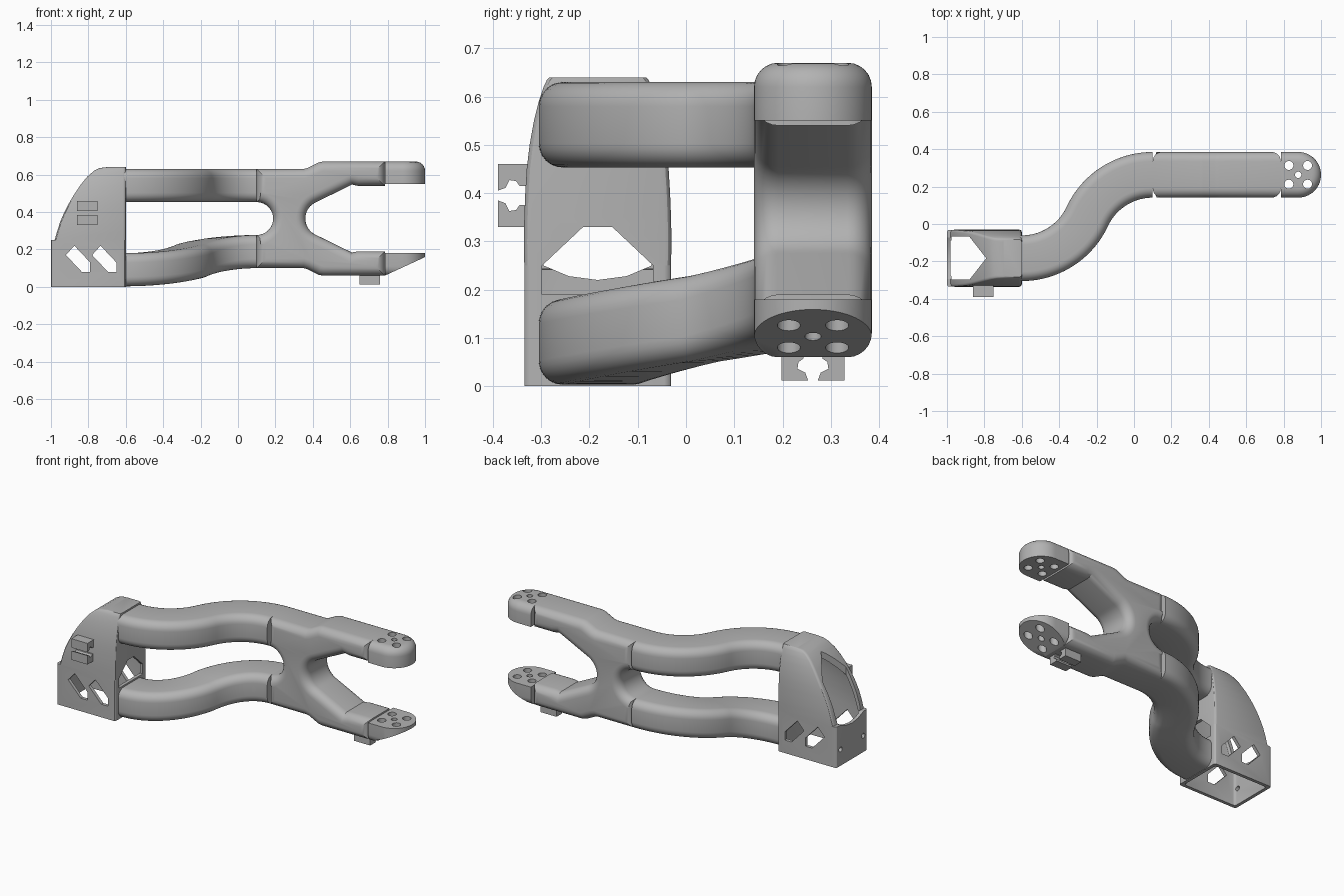
import bpy, bmesh
from math import sin, cos, pi, radians, atan
from mathutils import Vector

if "Cube" in bpy.data.objects:
    bpy.data.objects.remove(bpy.data.objects["Cube"], do_unlink=True)

grey = bpy.data.materials.new("plain_grey")
grey.use_nodes = True
grey.diffuse_color = (0.45, 0.45, 0.45, 1)
grey.node_tree.nodes["Principled BSDF"].inputs["Base Color"].default_value = grey.diffuse_color

ARM_Y, BASE_Y = 0.263, -0.183   # centre lines of the fork and the housing
HALF, ROUND = 0.122, 0.05       # half width of the arm, edge radius
MID = 0.365                     # height of the fork's mirror plane
JOIN, PAD = 0.1, 0.785          # tubes meet fork, fork meets pads


def loft(name, rings):
    """Skin a list of equal closed rings and cap both ends."""
    bm = bmesh.new()
    loops = [[bm.verts.new(p) for p in ring] for ring in rings]
    n = len(loops[0])
    for a, b in zip(loops, loops[1:]):
        for i in range(n):
            j = (i + 1) % n
            bm.faces.new((a[i], a[j], b[j], b[i]))
    bm.faces.new(loops[0])
    bm.faces.new(loops[-1])
    bmesh.ops.recalc_face_normals(bm, faces=bm.faces)
    mesh = bpy.data.meshes.new(name)
    bm.to_mesh(mesh)
    bm.free()
    mesh.materials.append(grey)
    obj = bpy.data.objects.new(name, mesh)
    bpy.context.collection.objects.link(obj)
    return obj


def prism(name, pts, axis, lo, hi):
    """Extrude a flat outline along the x, y or z axis."""
    def place(p, d):
        c = list(p)
        c.insert("xyz".index(axis), d)
        return c
    return loft(name, [[place(p, d) for p in pts] for d in (lo, hi)])


def arc(cx, cy, r, start, end, n):
    angles = [radians(start + (end - start) * i / n) for i in range(n + 1)]
    return [(cx + r * cos(a), cy + r * sin(a)) for a in angles]


def rounded_rect(cx, cy, hx, hy, r, n=6):
    pts = []
    for k, (sx, sy) in enumerate(((1, 1), (-1, 1), (-1, -1), (1, -1))):
        pts += arc(cx + sx * (hx - r), cy + sy * (hy - r), r, 90 * k, 90 * k + 90, n)
    return pts


def cut(obj, cutter):
    cutter.hide_render = True
    mod = obj.modifiers.new("cut", 'BOOLEAN')
    mod.operation, mod.solver, mod.object = 'DIFFERENCE', 'EXACT', cutter
    bpy.context.view_layer.objects.active = obj
    bpy.ops.object.modifier_apply(modifier=mod.name)
    bpy.data.objects.remove(cutter, do_unlink=True)


def smooth(obj, angle=30):
    bpy.ops.object.select_all(action='DESELECT')
    obj.select_set(True)
    bpy.context.view_layer.objects.active = obj
    bpy.ops.object.shade_smooth_by_angle(angle=radians(angle))


# S-shaped tubes: two equal arcs seen from above
START = -0.6
dx, dy = JOIN - START, ARM_Y - BASE_Y
turn = 2 * atan(dy / dx)
radius = dx / (2 * sin(turn))
STEPS = 24


def tube(name, z_start, z_end):
    path = [(START - 0.02, BASE_Y, 0, 0)]
    for i in range(2 * STEPS + 1):
        t = i / STEPS
        if t <= 1:
            a = turn * t
            x, y = START + radius * sin(a), BASE_Y + radius * (1 - cos(a))
        else:
            a = turn * (2 - t)
            x, y = JOIN - radius * sin(a), ARM_Y - radius * (1 - cos(a))
        path.append((x, y, a, t / 2))
    rings = []
    for x, y, a, t in path:
        z = z_start + (z_end - z_start) * t * t * (3 - 2 * t)
        rings.append([(x - u * sin(a), y + u * cos(a), z + v)
                      for u, v in rounded_rect(0, 0, HALF, 0.0885, ROUND)])
    smooth(loft(name, rings))


tube("upper_tube", 0.5415, 0.5415)
tube("lower_tube", 0.0915, 0.1885)

# Fork body: side outline, mirrored about MID, with rounded front and back rims
lower = [(JOIN, 0.1), (0.35, 0.1), (0.37, 0.095), (0.43, 0.065), (0.455, 0.06),
         (PAD, 0.06), (PAD, 0.19), (0.64, 0.19), (0.61, 0.183)]
upper = [(x, 2 * MID - z) for x, z in reversed(lower)]
outline = (lower + arc(0.456, MID, 0.096, 249, 111, 16) + upper
           + arc(JOIN, MID, 0.088, 90, -90, 20))


def inset(pts, d):
    out = []
    for i, p in enumerate(pts):
        p, prev, nxt = Vector(p), Vector(pts[i - 1]), Vector(pts[(i + 1) % len(pts)])
        a, b = (p - prev).normalized(), (nxt - p).normalized()
        na, nb = Vector((-a.y, a.x)), Vector((-b.y, b.x))
        q = p + (na + nb) / (1 + na.dot(nb)) * d
        if p.x in (JOIN, PAD):
            q.x = p.x
        out.append(q)
    return out


rings = []
for side in (-1, 1):
    for k in range(7):
        a = pi / 2 * (k if side > 0 else 6 - k) / 6
        y = ARM_Y + side * (HALF - ROUND + ROUND * sin(a))
        rings.append([(p.x, y, p.y) for p in inset(outline, ROUND * (1 - cos(a)))])
smooth(loft("fork_body", rings))

# Round mounting pads at the fork tips
TIP_X = 1 - HALF


def pad(name, flip):
    levels = [(0, 0.55)] + [(ROUND * (1 - cos(a)), 0.62 + ROUND * sin(a))
                            for a in (pi / 2 * k / 6 for k in range(7))]
    rings = []
    for d, z in levels:
        r = HALF - d
        plan = [(PAD, ARM_Y - r)] + arc(TIP_X, ARM_Y, r, -90, 90, 28) + [(PAD, ARM_Y + r)]
        rings.append([(x, y, 2 * MID - z if flip else z) for x, y in plan])
    obj = loft(name, rings)
    if flip:
        slope = [(PAD, 0.06), (1.1, 0.205), (1.1, 0), (PAD, 0)]
        cut(obj, prism("slope_cutter", slope, "y", 0, 0.6))
    holes = [(TIP_X + sx * 0.05, ARM_Y + sy * 0.05, 0.024) for sx in (-1, 1) for sy in (-1, 1)]
    for x, y, r in holes + [(TIP_X, ARM_Y, 0.017)]:
        cut(obj, prism("bolt_cutter", arc(x, y, r, 0, 345, 23), "z", -0.1, 0.8))
    smooth(obj)


pad("upper_pad", False)
pad("lower_pad", True)

# Base housing: hollow shell with a curved back, open at the bottom
levels = [(0, -1, 0.152), (0.25, -1, 0.152), (0.251, -0.98, 0.152), (0.3, -0.966, 0.153),
          (0.35, -0.95, 0.152), (0.4, -0.928, 0.15), (0.45, -0.902, 0.147), (0.5, -0.872, 0.141),
          (0.55, -0.838, 0.132), (0.59, -0.805, 0.122), (0.62, -0.77, 0.112),
          (0.635, -0.74, 0.105), (0.64, -0.7, 0.1)]


def shell(name, wall):
    rings = []
    for z, left, half in levels:
        left, right = left + wall, START - wall
        ring = rounded_rect((left + right) / 2, BASE_Y, (right - left) / 2, half - wall, 0.014, 3)
        height = z * (0.64 - wall) / 0.64 if z else -wall
        rings.append([(x, y, height) for x, y in ring])
    return loft(name, rings)


housing = shell("base_housing", 0)
cut(housing, shell("hollow_cutter", 0.02))

# Arrow opening in the curved back, scoop below it, window between the tubes
arrow = [(-0.975, -0.115), (-0.88, -0.115), (-0.79, 0), (-0.88, 0.115), (-0.975, 0.115)]
cut(housing, prism("arrow_cutter", [(x, BASE_Y + y) for x, y in arrow], "z", 0.2, 0.7))
scoop = [(-0.112, 0.3), (-0.112, 0.25), (-0.06, 0.228), (0, 0.22), (0.06, 0.228),
         (0.112, 0.25), (0.112, 0.3)]
cut(housing, prism("scoop_cutter", [(BASE_Y + y, z) for y, z in scoop], "x", -1.1, -0.95))
window = [(-0.115, 0.19), (-0.115, 0.25), (-0.03, 0.33), (0.03, 0.33), (0.115, 0.25), (0.115, 0.19)]
cut(housing, prism("window_cutter", [(BASE_Y + y, z) for y, z in window], "x", -0.65, -0.5))

# Slanted slots through both side walls, bolt holes in the end wall
slot = [(-0.065, 0.02), (-0.02, 0.07), (0.065, -0.02), (0.065, -0.07), (0.02, -0.07), (-0.065, 0.02)][:5]
for x in (-0.855, -0.715):
    cut(housing, prism("slot_cutter", [(x + u, 0.15 + v) for u, v in slot], "y", -0.5, 0.2))
for side in (-1, 1):
    cut(housing, prism("end_hole_cutter", arc(BASE_Y + side * 0.11, 0.1, 0.015, 0, 340, 17), "x", -1.1, -0.95))
smooth(housing)

# Cable clips: two facing hooks on the housing and under the lower prong
hook = [(0.065, -0.02), (0.065, 0.05), (0.01, 0.05), (0.016, 0.034), (0.032, 0.026),
        (0.03, 0.012), (0.02, 0.005), (0.02, -0.02)]
for side, label in ((-1, "lower"), (1, "upper")):
    prism("housing_clip_" + label, [(-0.34 - v, 0.395 + side * u) for u, v in hook],
          "x", -0.86, -0.75)
for side, label in ((-1, "front"), (1, "back")):
    prism("prong_clip_" + label, [(ARM_Y + side * u, 0.062 - v) for u, v in hook],
          "x", 0.65, 0.76)
